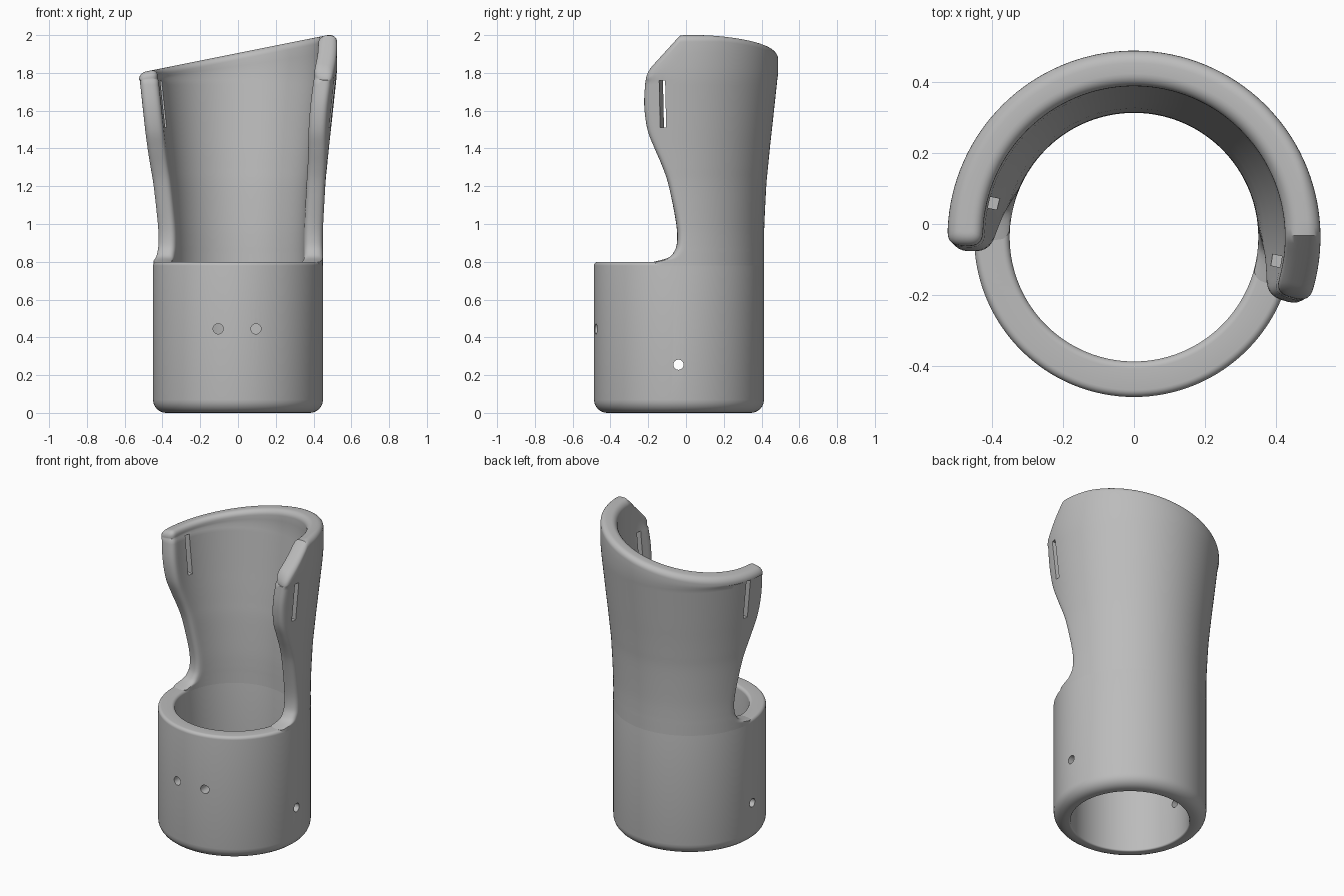
import bpy, bmesh
from math import sin, cos, pi, radians, copysign
from mathutils import Matrix

if "Cube" in bpy.data.objects:
    bpy.data.objects.remove(bpy.data.objects["Cube"])

AXIS_Y = -0.037          # tube axis
HALF = 0.05              # half of the wall thickness
TWIST = radians(9)       # turn of the front opening

grey = bpy.data.materials.new("plain grey")
grey.use_nodes = True
grey.diffuse_color = (0.5, 0.5, 0.5, 1)
grey.node_tree.nodes["Principled BSDF"].inputs["Base Color"].default_value = (0.5, 0.5, 0.5, 1)


def make_object(name, bm):
    bmesh.ops.recalc_face_normals(bm, faces=bm.faces)
    mesh = bpy.data.meshes.new(name)
    bm.to_mesh(mesh)
    bm.free()
    mesh.materials.append(grey)
    obj = bpy.data.objects.new(name, mesh)
    bpy.context.collection.objects.link(obj)
    return obj


def bridge(bm, a, b):
    n = len(a)
    for i in range(n):
        bm.faces.new((a[i], a[(i + 1) % n], b[(i + 1) % n], b[i]))


def cut(obj, cutter):
    mod = obj.modifiers.new("cut", "BOOLEAN")
    mod.operation, mod.solver, mod.object = "DIFFERENCE", "EXACT", cutter
    bpy.context.view_layer.objects.active = obj
    bpy.ops.object.modifier_apply(modifier=mod.name)
    bpy.data.objects.remove(cutter)


def finish(obj):
    bpy.ops.object.select_all(action="DESELECT")
    obj.select_set(True)
    bpy.context.view_layer.objects.active = obj
    bpy.ops.object.shade_smooth_by_angle(angle=radians(35))


# Collar: revolved closed profile with rounded bottom and soft rim
def corner(r, z, rad, start):
    return [(r + rad * cos(start + k * pi / 12), z + rad * sin(start + k * pi / 12)) for k in range(7)]


profile = (corner(0.38, 0.07, 0.07, -pi / 2) + corner(0.43, 0.78, 0.02, 0)
           + corner(0.37, 0.78, 0.02, pi / 2) + corner(0.36, 0.01, 0.01, pi))
bm = bmesh.new()
SEG = 128
rings = []
for k in range(SEG):
    t = 2 * pi * k / SEG
    rings.append([bm.verts.new((r * cos(t), AXIS_Y + r * sin(t), z)) for r, z in profile])
for k in range(SEG):
    bridge(bm, rings[k], rings[(k + 1) % SEG])
collar = make_object("collar", bm)


def hole_cutter(turn, x, y, z, depth):
    b = bmesh.new()
    place = Matrix.Translation((x, y, z)) @ Matrix.Rotation(pi / 2, 4, turn)
    bmesh.ops.create_cone(b, cap_ends=True, segments=24, radius1=0.027, radius2=0.027,
                          depth=depth, matrix=place)
    return make_object("hole_cutter", b)


# Two front holes and one cross hole through both sides
for x in (-0.105, 0.095):
    cut(collar, hole_cutter("X", x, -0.45, 0.445, 0.3))
cut(collar, hole_cutter("Y", 0, -0.04, 0.255, 1.2))
finish(collar)

# Upper shell: rows of height, outer radius, opening angle in degrees
stations = [(0.8, 0.45, -10), (0.82, 0.45, 0.4), (0.85, 0.45, 5), (0.9, 0.45, 7.5),
            (1.0, 0.452, 7), (1.2, 0.462, 1.5), (1.3, 0.471, -2.7), (1.4, 0.481, -8),
            (1.5, 0.492, -12.5), (1.63, 0.506, -14), (1.76, 0.52, -12.5)]


def spline(points, steps):
    out = []
    ext = [points[0]] + points + [points[-1]]
    for i in range(len(points) - 1):
        quad = ext[i:i + 4]
        for s in range(steps):
            t = s / steps
            out.append(tuple(0.5 * (2 * b + (c - a) * t + (2 * a - 5 * b + 4 * c - d) * t * t
                                    + (3 * b - a - 3 * c + d) * t ** 3) for a, b, c, d in zip(*quad)))
    return out + [points[-1]]


def section(outer, opening, inset=0.0):
    """C-shaped wall outline with rounded ends, starting mid-way on the +x end."""
    mid, h, a = outer - HALF, HALF - inset, 0.045 - inset
    m = radians(opening)
    t0 = m - TWIST + 0.045 / mid
    t1 = pi - m - TWIST - 0.045 / mid

    def squash(v):
        return copysign(abs(v) ** 0.7, v)

    def end(t, sign, phis):
        pts = []
        for p in phis:
            r, s = mid + h * squash(cos(p)), sign * a * squash(sin(p))
            pts.append((r * cos(t) - s * sin(t), r * sin(t) + s * cos(t)))
        return pts

    def arc(r, n=72):
        return [(r * cos(t0 + (t1 - t0) * k / n), r * sin(t0 + (t1 - t0) * k / n)) for k in range(n + 1)]

    phis = [pi * (k + 1) / 13 for k in range(12)]
    pts = (end(t0, -1, phis[5::-1]) + arc(mid + h) + end(t1, 1, phis)
           + arc(mid - h)[::-1] + end(t0, -1, phis[:5:-1]))
    return [(x, y + AXIS_Y) for x, y in pts]


def rim_height(x, y):
    z = min(1.905 + 0.2 * x, 2.0)
    return min(z, 2.0 + 1.1 * (y + 0.03)) if x > 0 else z


bm = bmesh.new()
rows = [[(x, y, 0.78) for x, y in section(0.45, -10)]]
for z, r, opening in spline(stations, 4):
    rows.append([(x, y, z) for x, y in section(r, opening)])

# Slanted rim with a rounded edge
ROUND = 0.035
base = section(0.525, -12)
for t in (0.35, 0.7, 1):
    rows.append([(x, y, 1.76 + t * (rim_height(x, y) - ROUND - 1.76)) for x, y in base])
for k in range(1, 7):
    p = k * pi / 12
    rows.append([(x, y, rim_height(x, y) - ROUND * (1 - sin(p)))
                 for x, y in section(0.525, -12, ROUND * (1 - cos(p)))])
loops = [[bm.verts.new(p) for p in row] for row in rows]
for low, high in zip(loops, loops[1:]):
    bridge(bm, low, high)
for loop in (loops[0], loops[-1]):
    n = len(loop)
    for i in range(n // 2 - 1):
        bm.faces.new((loop[i], loop[i + 1], loop[n - 2 - i], loop[n - 1 - i]))
shell = make_object("upper_shell", bm)

# Strap slot through both arms
b = bmesh.new()
bmesh.ops.create_cube(b, size=1, matrix=Matrix.Translation((0, -0.022, 1.635))
                      @ Matrix.Rotation(radians(-11.5), 4, "Z") @ Matrix.Diagonal((1.4, 0.032, 0.25, 1)))
cut(shell, make_object("slot_cutter", b))
finish(shell)
